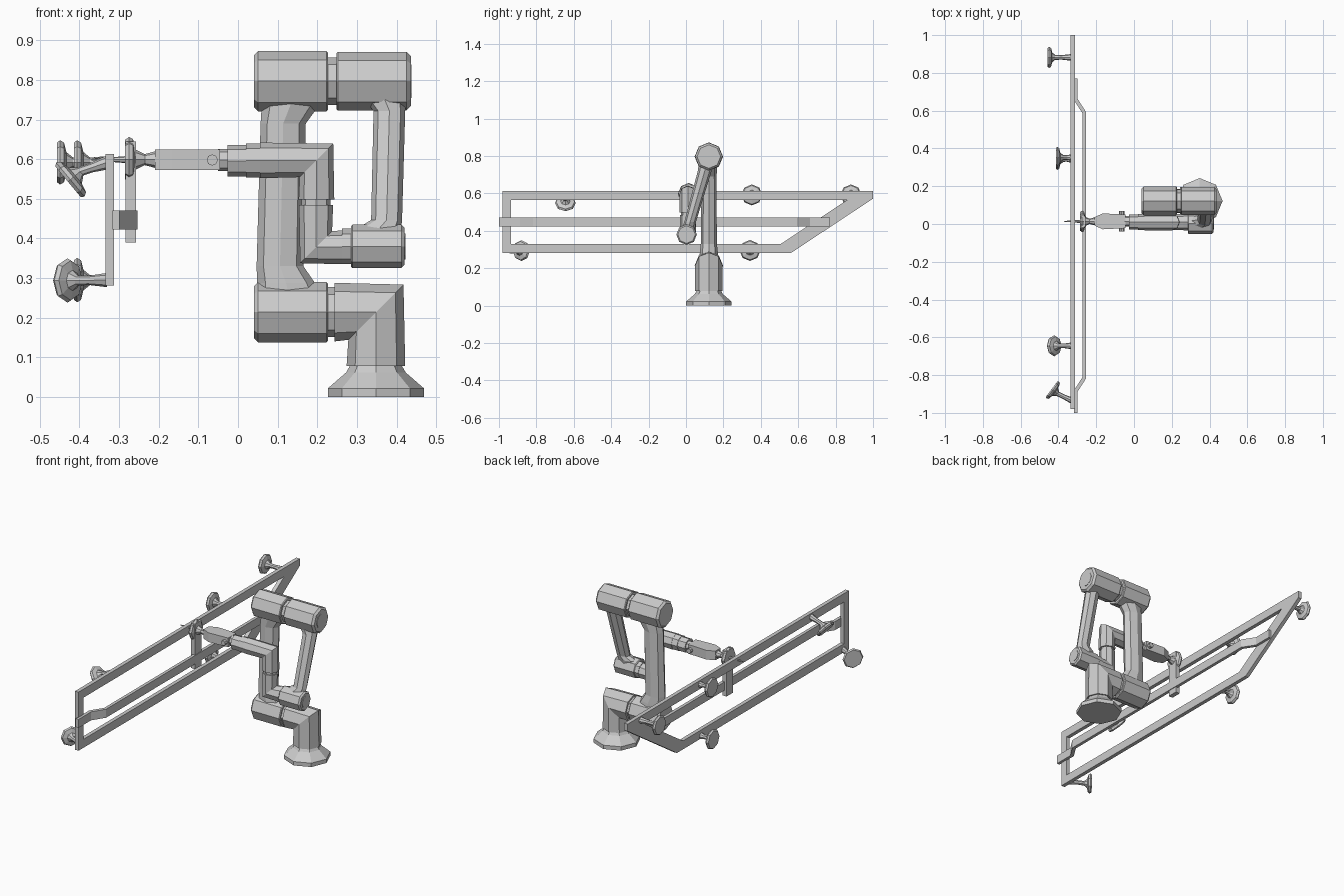
import bpy, bmesh, math
from mathutils import Vector

if "Cube" in bpy.data.objects:
    bpy.data.objects.remove(bpy.data.objects["Cube"])

def finish(name, bm):
    bmesh.ops.recalc_face_normals(bm, faces=bm.faces)
    me = bpy.data.meshes.new(name)
    bm.to_mesh(me)
    bm.free()
    ob = bpy.data.objects.new(name, me)
    bpy.context.collection.objects.link(ob)
    return ob

def tube(name, rings, n=8):
    """Loft of n-gons; each ring = (centre, direction, y radius, in-plane radius)."""
    bm = bmesh.new()
    loops = []
    for c, d, ry, rv in rings:
        d = Vector(d).normalized()
        u = Vector((0, 1, 0))
        u = (u - d * u.dot(d)).normalized()
        v = d.cross(u)
        loops.append([bm.verts.new(Vector(c) + u * ry * math.cos(2 * math.pi * i / n)
                                   + v * rv * math.sin(2 * math.pi * i / n)) for i in range(n)])
    for a, b in zip(loops, loops[1:]):
        for i in range(n):
            j = (i + 1) % n
            bm.faces.new((a[i], a[j], b[j], b[i]))
    bm.faces.new(loops[0])
    bm.faces.new(loops[-1])
    return finish(name, bm)

def lathe(name, origin, d, prof):
    """Turned part: prof = (distance along d, radius)."""
    o, d = Vector(origin), Vector(d).normalized()
    return tube(name, [(o + d * t, d, r, r) for t, r in prof])

def prism(name, pts, place, lo, hi):
    """Extruded polygon; place(a, b, h) maps to 3D."""
    bm = bmesh.new()
    a = [bm.verts.new(place(p, q, lo)) for p, q in pts]
    b = [bm.verts.new(place(p, q, hi)) for p, q in pts]
    bm.faces.new(a)
    bm.faces.new(b)
    for i in range(len(a)):
        j = (i + 1) % len(a)
        bm.faces.new((a[i], a[j], b[j], b[i]))
    return finish(name, bm)

X, Z = (1, 0, 0), (0, 0, 1)
Y0, Y1 = 0.122, 0.01       # planes of the main arm and of the wrist

def elbow(name, y, start, corner, end, d0, d1, r):
    """Octagonal bend with a slightly blunted mitre."""
    p = lambda q: (q[0], y, q[1])
    m = Vector(d0).normalized() + Vector(d1).normalized()
    return tube(name, [(p(start), d0, r, r), (p(corner), m, r, r * 1.33), (p(end), d1, r, r)])

def drum(name, y, z, x0, x1, r, c0=0.0, c1=0.0):
    """Joint housing along x with bevelled ends."""
    prof = [(0, r - c0), (c0, r), (x1 - x0 - c1, r), (x1 - x0, r - c1)]
    prof = [q for i, q in enumerate(prof) if i == 0 or q != prof[i - 1]]
    return lathe(name, (x0, y, z), X, prof)

# Base and shoulder
lathe("base", (0.348, Y0, 0), Z, [(0, 0.121), (0.022, 0.121), (0.062, 0.075), (0.078, 0.066), (0.09, 0.066)])
elbow("base_elbow", Y0, (0.348, 0.078), (0.348, 0.214), (0.243, 0.214), Z, (-1, 0, 0), 0.074)
drum("shoulder_neck", Y0, 0.214, 0.22, 0.25, 0.063)
drum("shoulder_housing", Y0, 0.214, 0.04, 0.227, 0.076, 0.011, 0.004)

# Upper arm, flared at both ends
tube("upper_arm", [((x, Y0, z), Z, ry, rx) for x, z, ry, rx in
     [(0.13, 0.25, 0.05, 0.085), (0.121, 0.288, 0.048, 0.073), (0.106, 0.33, 0.043, 0.059),
      (0.114, 0.69, 0.041, 0.057), (0.133, 0.738, 0.045, 0.073), (0.135, 0.77, 0.048, 0.075)]])

# Elbow joint
drum("elbow_housing_inner", Y0, 0.797, 0.04, 0.227, 0.076, 0.011, 0.004)
drum("elbow_neck", Y0, 0.797, 0.22, 0.255, 0.06)
drum("elbow_housing_outer", Y0, 0.797, 0.248, 0.436, 0.074, 0.004, 0.011)
drum("elbow_cap", Y0, 0.797, 0.43, 0.438, 0.042)

# Forearm slanting down to the wrist
top, bot = Vector((0, Y0, 0.797)), Vector((0, 0.003, 0.38))
fore = []
for t, x, ry, rx in [(0.06, 0.372, 0.045, 0.056), (0.11, 0.37, 0.042, 0.053), (0.18, 0.382, 0.037, 0.04),
                     (0.84, 0.375, 0.031, 0.039), (0.89, 0.357, 0.035, 0.055), (0.95, 0.357, 0.036, 0.055)]:
    fore.append((top.lerp(bot, t) + Vector((x, 0, 0)), Z, ry, rx))
tube("forearm", fore)

# Wrist joints
drum("wrist_housing", 0.003, 0.38, 0.285, 0.42, 0.055, 0.004, 0.008)
drum("wrist_cap", 0.003, 0.38, 0.415, 0.423, 0.033)
drum("wrist_neck", Y1, 0.38, 0.262, 0.29, 0.045)
elbow("wrist_lower_elbow", Y1, (0.27, 0.378), (0.197, 0.378), (0.197, 0.485), (-1, 0, 0), Z, 0.043)
lathe("wrist_collar", (0.197, Y1, 0.48), Z, [(0, 0.037), (0.025, 0.037)])
elbow("wrist_upper_elbow", Y1, (0.198, 0.498), (0.198, 0.597), (0.055, 0.597), Z, (-1, 0, 0), 0.045)
drum("wrist_end", Y1, 0.597, 0.02, 0.06, 0.043)
drum("tool_flange", Y1, 0.596, -0.027, 0.025, 0.04)

# Tool changer
yt = 0.014
drum("tool_collar", yt, 0.598, -0.05, -0.02, 0.028)
prism("tool_body", [(-0.046, yt - 0.036), (-0.046, yt + 0.036), (-0.165, yt + 0.042), (-0.21, yt + 0.022),
                    (-0.21, yt - 0.022), (-0.165, yt - 0.042)], lambda a, b, h: (a, b, h), 0.573, 0.625)
bpy.ops.mesh.primitive_cylinder_add(vertices=8, radius=0.014, depth=0.11,
                                    location=(-0.065, yt, 0.598), rotation=(math.pi / 2, 0, 0))
bpy.context.object.name = "tool_pin"
lathe("tool_cup", (-0.205, yt, 0.599), (-1, 0, 0),
      [(0, 0.022), (0.03, 0.014), (0.053, 0.025), (0.06, 0.052), (0.07, 0.057), (0.08, 0.05)])
lathe("tool_spike", (-0.28, yt, 0.599), (-1, 0, 0), [(0, 0.009), (0.09, 0.002)])

# Hanger plate and bent middle rail
prism("hanger_plate", [(-0.284, -0.017), (-0.258, -0.017), (-0.258, 0.043), (-0.284, 0.043)],
      lambda a, b, h: (a, b, h), 0.39, 0.645)
rail = [(-1.0, -0.317), (-0.88, -0.317), (-0.81, -0.272), (0.585, -0.272), (0.655, -0.317), (0.77, -0.317)]
back = [(y + dy, x + 0.018) for (y, x), dy in zip(rail, (0, -0.008, -0.008, 0.008, 0.008, 0))]
prism("middle_rail", rail + back[::-1], lambda y, x, h: (x, y, h), 0.422, 0.47)

# Outer frame with one slanted end
outer = [(-0.98, 0.613), (1.0, 0.613), (1.0, 0.572), (0.56, 0.281), (-0.98, 0.281)]
inner = [(-0.936, 0.565), (0.862, 0.565), (0.859, 0.563), (0.505, 0.329), (-0.936, 0.329)]
bm = bmesh.new()
lay = [[[bm.verts.new((x, y, z)) for y, z in loop] for loop in (outer, inner)] for x in (-0.335, -0.313)]
for i in range(5):
    j = (i + 1) % 5
    for s in lay:
        bm.faces.new((s[0][i], s[0][j], s[1][j], s[1][i]))
    for k in (0, 1):
        bm.faces.new((lay[0][k][i], lay[0][k][j], lay[1][k][j], lay[1][k][i]))
finish("outer_frame", bm)

# Suction cups: base on frame, disc centre, facing direction
for i, (a, c, d) in enumerate([
        ((-0.33, 0.882, 0.59), (-0.445, 0.882, 0.592), (-1, 0, 0)),
        ((-0.33, 0.352, 0.59), (-0.402, 0.352, 0.592), (-1, 0, 0)),
        ((-0.33, 0.342, 0.295), (-0.402, 0.342, 0.295), (-1, 0, 0)),
        ((-0.33, -0.645, 0.592), (-0.42, -0.645, 0.551), (-0.77, 0, -0.64)),
        ((-0.33, -0.935, 0.295), (-0.427, -0.882, 0.294), (-0.8, 0.6, 0))]):
    a, c, d = Vector(a), Vector(c), Vector(d).normalized()
    neck = c - d * 0.028
    stem = (neck - a).normalized()
    rings = [(a, (-1, 0, 0), 0.018), (a.lerp(neck, 0.6), stem, 0.012), (neck, d, 0.013), (c - d * 0.012, d, 0.026),
             (c - d * 0.006, d, 0.05), (c + d * 0.004, d, 0.056), (c + d * 0.012, d, 0.05)]
    tube(f"suction_cup_{i + 1}", [(p, q, r, r) for p, q, r in rings])
